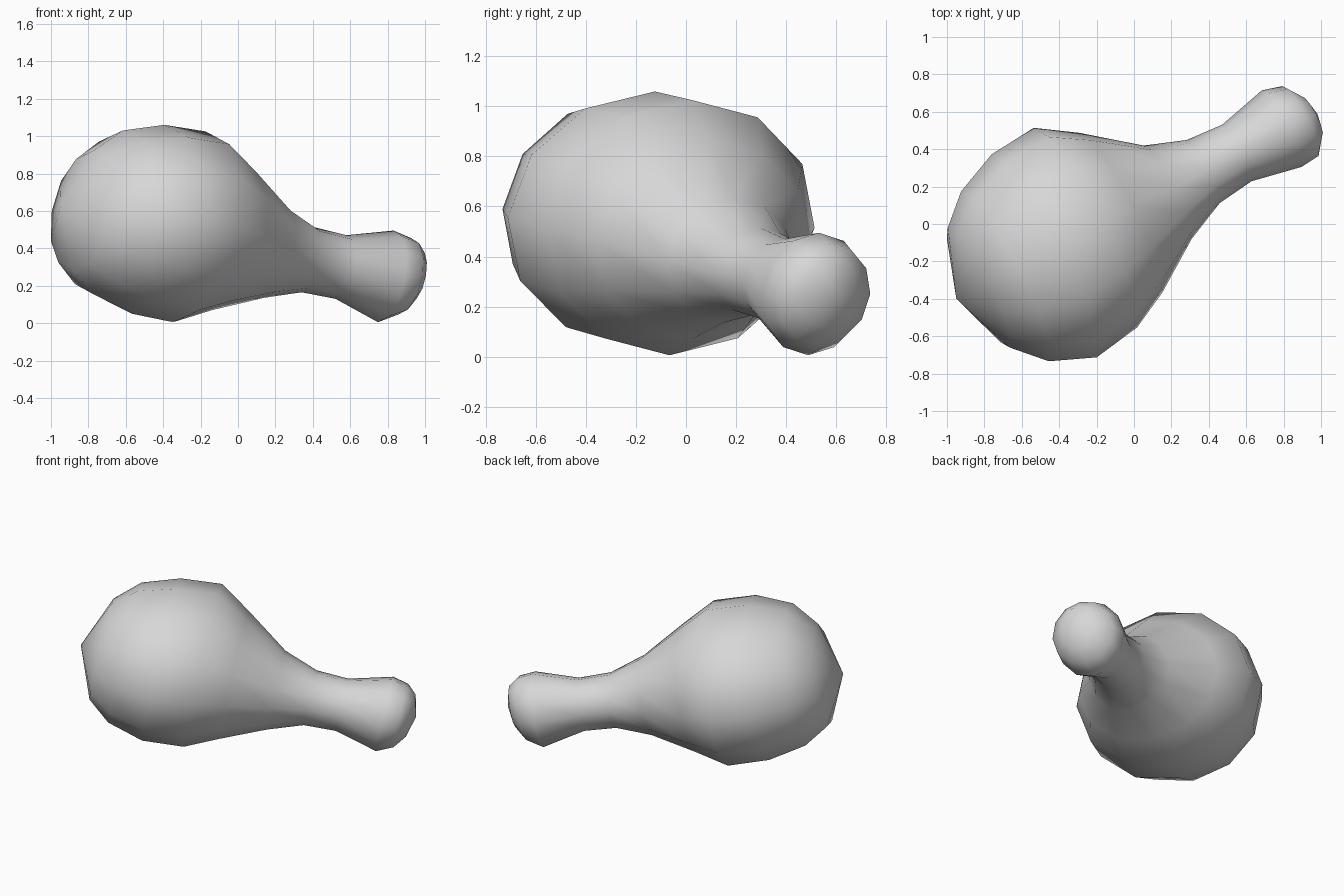
import bpy, bmesh, math
from mathutils import Vector

cube = bpy.data.objects.get("Cube")
if cube:
    bpy.data.objects.remove(cube, do_unlink=True)

SIDES = 12
SIDE = Vector((-0.46, 0.89, 0))      # across the limb
UP = Vector((0.17, 0.09, 1.0))       # section plane leans with the limb

# Sections along the limb: centre x, y, z, half width, half height
sections = [
    (-0.83, -0.34, 0.60, 0.36, 0.32),
    (-0.69, -0.28, 0.59, 0.51, 0.44),
    (-0.48, -0.17, 0.555, 0.61, 0.505),
    (-0.26, -0.02, 0.515, 0.60, 0.51),
    (-0.07, 0.06, 0.465, 0.48, 0.395),
    (0.18, 0.17, 0.385, 0.28, 0.25),
    (0.37, 0.28, 0.34, 0.19, 0.175),
    (0.55, 0.38, 0.30, 0.17, 0.17),
    (0.79, 0.51, 0.25, 0.23, 0.245),
    (0.89, 0.55, 0.25, 0.21, 0.205),
    (0.95, 0.575, 0.255, 0.12, 0.14),
]
poles = [Vector((-0.95, -0.40, 0.62)), Vector((0.98, 0.59, 0.25))]

# Loft the sections and close both ends with fans
bm = bmesh.new()
rings = []
for x, y, z, w, h in sections:
    ring = []
    for i in range(SIDES):
        a = math.tau * i / SIDES
        ring.append(bm.verts.new(Vector((x, y, z)) + SIDE * w * math.cos(a) + UP * h * math.sin(a)))
    rings.append(ring)
for a, b in zip(rings, rings[1:]):
    for i in range(SIDES):
        j = (i + 1) % SIDES
        bm.faces.new((a[i], a[j], b[j], b[i]))
for pole, ring in zip(poles, (rings[0], rings[-1])):
    tip = bm.verts.new(pole)
    for i in range(SIDES):
        bm.faces.new((ring[i], ring[(i + 1) % SIDES], tip))
bmesh.ops.recalc_face_normals(bm, faces=bm.faces)

mesh = bpy.data.meshes.new("drumstick")
bm.to_mesh(mesh)
bm.free()
for p in mesh.polygons:
    p.use_smooth = True
drumstick = bpy.data.objects.new("drumstick", mesh)
bpy.context.collection.objects.link(drumstick)

# Plain pale grey
mat = bpy.data.materials.new("pale_grey")
mat.use_nodes = True
colour = (0.68, 0.68, 0.68, 1)
mat.diffuse_color = colour
mat.node_tree.nodes["Principled BSDF"].inputs["Base Color"].default_value = colour
mesh.materials.append(mat)
